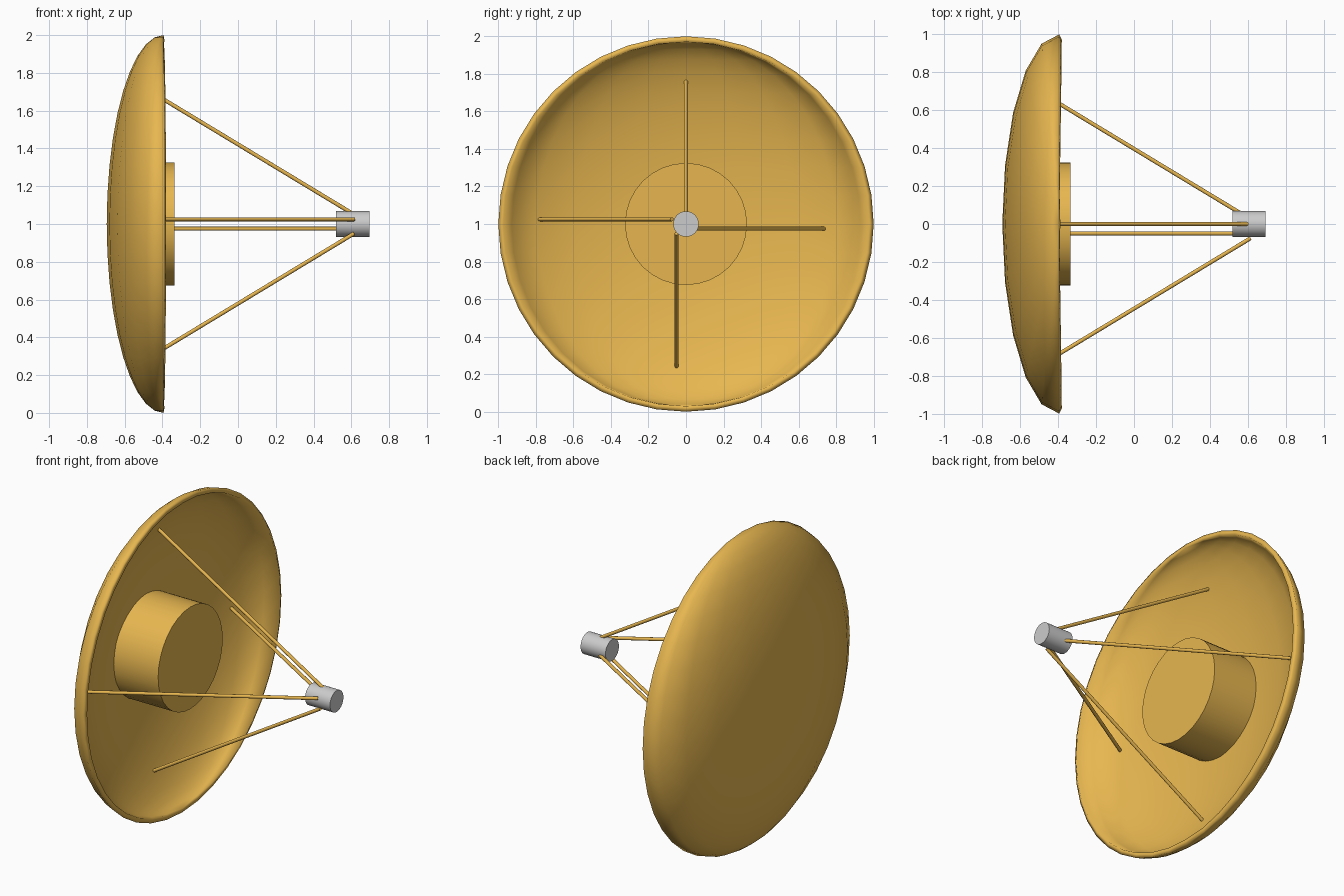
import bpy, bmesh
from math import radians
from mathutils import Vector, Matrix

cube = bpy.data.objects.get("Cube")
if cube:
    bpy.data.objects.remove(cube, do_unlink=True)

gold = bpy.data.materials.new("gold_paint")
gold.use_nodes = True
gold.diffuse_color = (0.8, 0.47, 0.08, 1)
gold.node_tree.nodes["Principled BSDF"].inputs["Base Color"].default_value = gold.diffuse_color

AXIS_Z = 1.0
RIM_X = -0.395


def smooth(obj):
    bpy.ops.object.select_all(action='DESELECT')
    obj.select_set(True)
    bpy.context.view_layer.objects.active = obj
    bpy.ops.object.shade_smooth_by_angle(angle=radians(40))


def rod(name, start, end, radius, sides, material=None):
    """Capped cylinder running between two points."""
    start, end = Vector(start), Vector(end)
    axis = end - start
    bpy.ops.mesh.primitive_cylinder_add(
        vertices=sides, radius=radius, depth=axis.length,
        location=(start + end) / 2,
        rotation=axis.to_track_quat('Z', 'Y').to_euler())
    obj = bpy.context.object
    obj.name = name
    if material:
        obj.data.materials.append(material)
    smooth(obj)
    return obj


# Reflector: half of a flattened sphere, thickened inward
bm = bmesh.new()
bmesh.ops.create_uvsphere(bm, u_segments=20, v_segments=20, radius=1)
bmesh.ops.delete(bm, geom=[v for v in bm.verts if v.co.x > 0.001], context='VERTS')
bmesh.ops.scale(bm, vec=(0.3, 1, 1), verts=bm.verts)
mesh = bpy.data.meshes.new("reflector_dish")
bm.to_mesh(mesh)
bm.free()
mesh.materials.append(gold)
dish = bpy.data.objects.new("reflector_dish", mesh)
dish.location = (RIM_X, 0, AXIS_Z)
bpy.context.collection.objects.link(dish)
smooth(dish)
shell = dish.modifiers.new("shell", 'SOLIDIFY')
shell.thickness = 0.03
shell.offset = -1
dish.modifiers.move(len(dish.modifiers) - 1, 0)

# Central hub inside the dish
rod("central_hub", (-0.67, 0, AXIS_Z), (-0.335, 0, AXIS_Z), 0.325, 32, gold)

# Feed at the focus
rod("feed_drum", (0.52, 0, AXIS_Z), (0.695, 0, AXIS_Z), 0.068, 32)

# Four struts in a pinwheel around a slightly offset pivot
pivot = Vector((0, -0.025, AXIS_Z))
for i, side in enumerate(("top", "left", "bottom", "right")):
    turn = Matrix.Rotation(radians(-90 * i), 3, 'X')
    foot = pivot + turn @ Vector((-0.56, 0.025, 0.76))
    head = pivot + turn @ Vector((0.615, 0.025, 0.05))
    rod("strut_" + side, foot, head, 0.0105, 12, gold)
